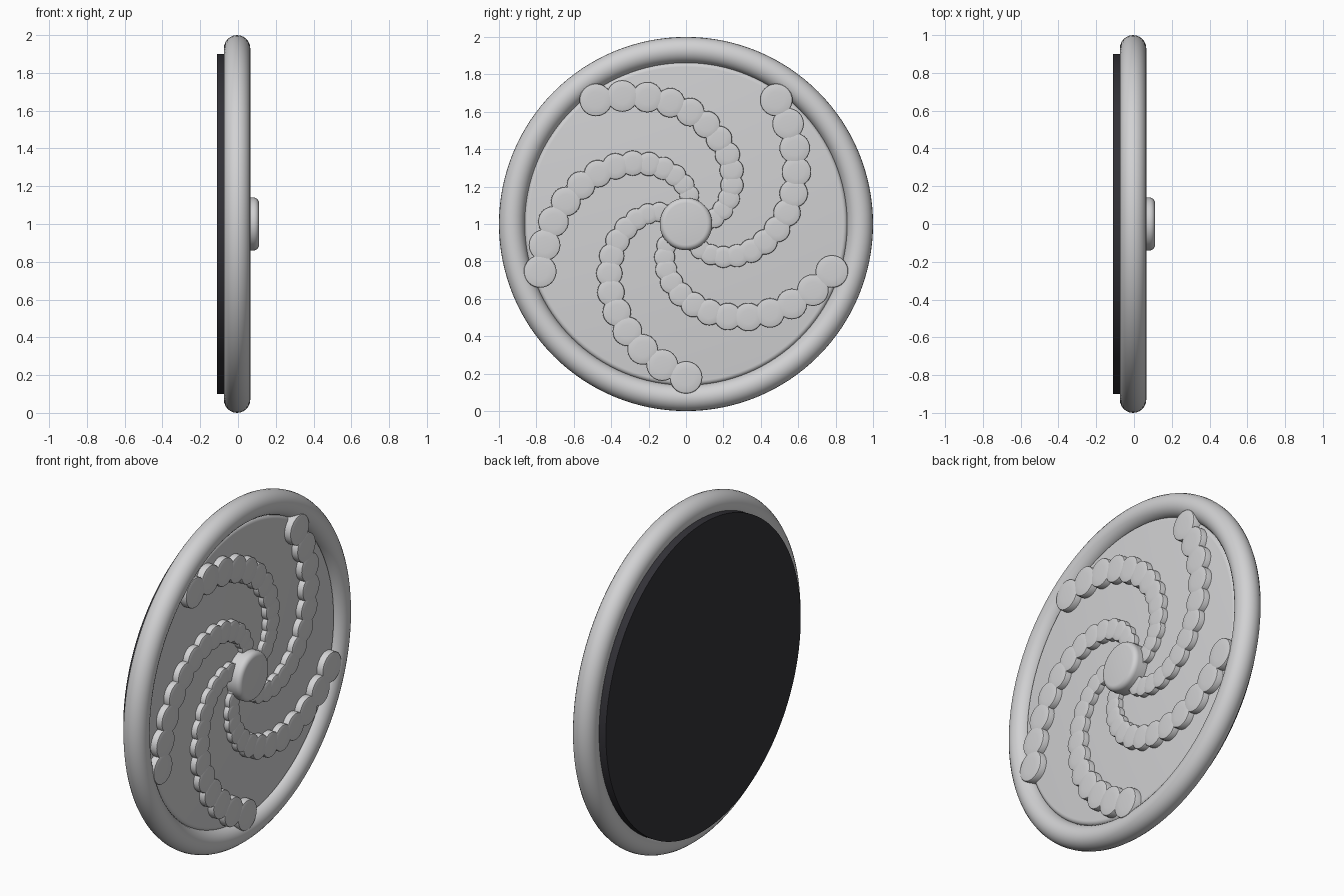
import bpy, bmesh, math
from mathutils import Matrix, Vector

cube = bpy.data.objects.get("Cube")
if cube:
    bpy.data.objects.remove(cube)


def material(name, rgb):
    m = bpy.data.materials.new(name)
    m.use_nodes = True
    m.diffuse_color = (*rgb, 1)
    m.node_tree.nodes["Principled BSDF"].inputs["Base Color"].default_value = (*rgb, 1)
    return m


silver = material("light_grey", (0.64, 0.64, 0.65))
dark = material("charcoal", (0.032, 0.031, 0.038))


def lathe(name, profile, mat, y=0, z=1, segments=96, closed=False):
    """Turn a (radius, x) profile around an axis parallel to x."""
    bm = bmesh.new()
    verts = [bm.verts.new((x, 0, r)) for r, x in profile]
    pairs = list(zip(verts, verts[1:]))
    if closed:
        pairs.append((verts[-1], verts[0]))
    edges = [bm.edges.new(p) for p in pairs]
    bmesh.ops.spin(bm, geom=verts + edges, cent=(0, 0, 0), axis=(1, 0, 0),
                   angle=2 * math.pi, steps=segments, use_duplicate=False)
    bmesh.ops.remove_doubles(bm, verts=bm.verts, dist=1e-5)
    bmesh.ops.recalc_face_normals(bm, faces=bm.faces)
    mesh = bpy.data.meshes.new(name)
    bm.to_mesh(mesh)
    bm.free()
    mesh.materials.append(mat)
    ob = bpy.data.objects.new(name, mesh)
    bpy.context.collection.objects.link(ob)
    ob.location = (0, y, z)
    bpy.ops.object.select_all(action='DESELECT')
    ob.select_set(True)
    bpy.context.view_layer.objects.active = ob
    bpy.ops.object.shade_smooth_by_angle(angle=math.radians(40))
    return ob


def puck(radius, back, front, bevel, steps=5):
    """Profile of a disc with a rounded front edge."""
    arc = [(radius - bevel + bevel * math.cos(a), front - bevel + bevel * math.sin(a))
           for a in (i * math.pi / 2 / steps for i in range(steps + 1))]
    return [(0, back), (radius, back)] + arc + [(0, front)]


# Rounded outer rim
circle = [2 * math.pi * i / 24 for i in range(24)]
lathe("outer_rim", [(0.93 + 0.07 * math.cos(a), -0.005 + 0.07 * math.sin(a)) for a in circle],
      silver, segments=128, closed=True)

# Face plate, dark backing and central boss
lathe("face_plate", puck(0.865, -0.06, 0.025, 0.025), silver, segments=128)
lathe("backing_disc", [(0, -0.112), (0.9, -0.112), (0.9, -0.04), (0, -0.04)], dark, segments=128)
lathe("centre_boss", puck(0.14, 0.0, 0.111, 0.028), silver, segments=64)

# Five spiral arms of overlapping scales that grow towards the rim
ARMS, SCALES = 5, 14
for arm in range(ARMS):
    for i in range(SCALES):
        t = i / (SCALES - 1)
        dist = 0.1 + 0.72 * t
        angle = math.radians(54 - 124 * (1 - t) + 72 * arm)
        size = 0.05 + 0.0375 * t
        top = 0.057 + 0.01 * t
        # Slightly domed face with a soft edge
        dome = [(0, 0.0), (size, 0.0), (size, top - 0.009), (size * 0.97, top - 0.005),
                (size * 0.85, top - 0.002), (size * 0.5, top - 0.0005), (0, top)]
        lathe(f"spiral_{arm + 1}_scale_{i + 1}", dome, silver,
              y=dist * math.cos(angle), z=1 + dist * math.sin(angle), segments=32)
